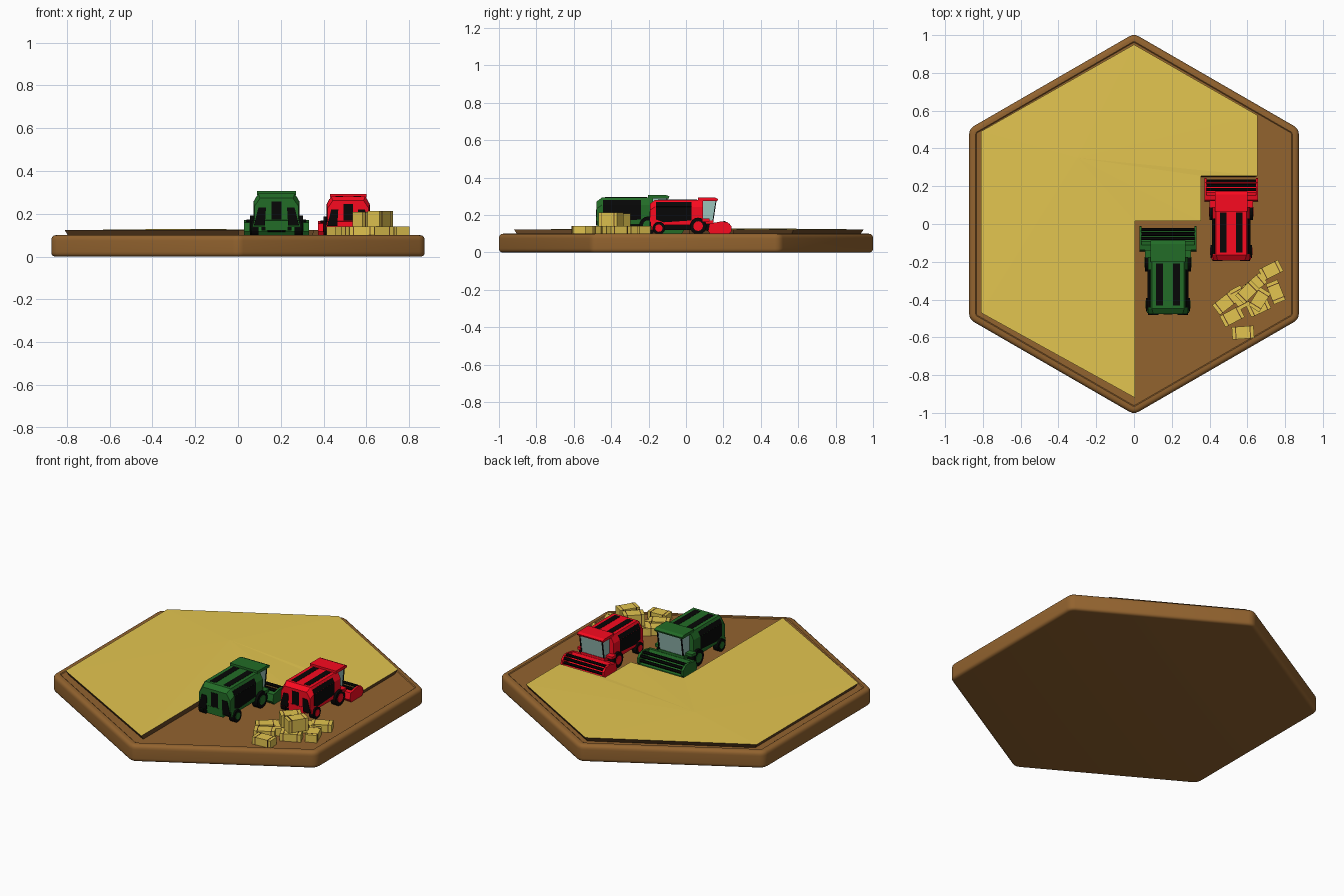
import bpy, bmesh, math
from mathutils import Matrix

if "Cube" in bpy.data.objects:
    bpy.data.objects.remove(bpy.data.objects["Cube"])

COLORS = {
    "soil": (0.29, 0.125, 0.028), "side": (0.13, 0.06, 0.018), "straw": (0.77, 0.56, 0.08),
    "red": (0.95, 0.003, 0.014), "green": (0.016, 0.15, 0.02),
    "black": (0.002, 0.002, 0.002), "glass": (0.33, 0.55, 0.5),
}
MATS = {}
for key, c in COLORS.items():
    MATS[key] = bpy.data.materials.new(key)
    MATS[key].diffuse_color = (*c, 1)


def finish(name, bm, mat, M=Matrix()):
    bmesh.ops.recalc_face_normals(bm, faces=bm.faces)
    me = bpy.data.meshes.new(name)
    bm.to_mesh(me)
    bm.free()
    me.materials.append(MATS[mat])
    ob = bpy.data.objects.new(name, me)
    ob.matrix_world = M
    bpy.context.collection.objects.link(ob)
    return ob


def loft(name, rings, mat, M=Matrix()):
    """Skin a list of equal-length point rings and cap both ends."""
    bm = bmesh.new()
    vr = [[bm.verts.new(p) for p in r] for r in rings]
    n = len(rings[0])
    for a, b in zip(vr, vr[1:]):
        for i in range(n):
            j = (i + 1) % n
            bm.faces.new((a[i], a[j], b[j], b[i]))
    bm.faces.new(vr[0])
    bm.faces.new(vr[-1])
    return finish(name, bm, mat, M)


def prism(name, profile, x0, x1, mat, M=Matrix()):
    """Extrude a (y, z) profile along x."""
    return loft(name, [[(x, y, z) for y, z in profile] for x in (x0, x1)], mat, M)


def box(name, x0, x1, y0, y1, z0, z1, mat, M=Matrix()):
    return prism(name, [(y0, z0), (y1, z0), (y1, z1), (y0, z1)], x0, x1, mat, M)


def tube(name, x0, x1, y, z, r, mat, M=Matrix(), n=16):
    """Cylinder lying along x."""
    pts = [(y + r * math.cos(2 * math.pi * i / n), z + r * math.sin(2 * math.pi * i / n)) for i in range(n)]
    return prism(name, pts, x0, x1, mat, M)


# Solid hexagonal tile with rounded edges and a rim stepping down to the soil
def hex_ring(inset, z):
    r = max(0.05 - inset, 0.004)
    R = (0.873 - inset - r) / math.cos(math.pi / 6)
    pts = []
    for k in range(6):
        a = math.radians(90 + 60 * k)
        for d in (-30, -10, 10, 30):
            b = a + math.radians(d)
            pts.append((R * math.cos(a) + r * math.cos(b), R * math.sin(a) + r * math.sin(b), z))
    return pts


rim = [(0.04, 0.096), (0.035, 0.1), (0.022, 0.1), (0.012, 0.098), (0.005, 0.092), (0.001, 0.084),
       (0, 0.074), (0, 0.022), (0.001, 0.012), (0.005, 0.005), (0.012, 0.001), (0.02, 0)]
tile = loft("hex_tile", [hex_ring(s, z) for s, z in rim], "soil")
bpy.context.view_layer.objects.active = tile
tile.select_set(True)
bpy.ops.object.shade_smooth_by_angle(angle=math.radians(38))
tile.select_set(False)

# Standing crop: hexagon with the mown corner stepped out, slightly domed, dark sides
crop = [(0.005, -0.92), (-0.81, -0.47), (-0.81, 0.49), (0, 0.95), (0.655, 0.575),
        (0.655, 0.255), (0.355, 0.255), (0.355, 0.015), (0.005, 0.015)]
bm = bmesh.new()
low = [bm.verts.new((x * 0.98, y * 0.98, 0.0955)) for x, y in crop]
top = [bm.verts.new((x, y, 0.123)) for x, y in crop]
mid = bm.verts.new((-0.3, 0.35, 0.129))
for i in range(len(crop)):
    j = (i + 1) % len(crop)
    bm.faces.new((low[i], top[i], top[j], low[j]))
    bm.faces.new((top[i], mid, top[j])).material_index = 1
bm.faces.new(low)
field = finish("crop_field", bm, "side")
field.data.materials.append(MATS["straw"])


# Combine harvester, facing +y
def harvester(tag, x, y, s):
    M = Matrix.Translation((x, y, 0.096)) @ Matrix.Scale(s, 4)
    paint = tag
    tag += "_harvester_"

    # Body with chamfered shoulders and rear
    def section(y, w, z0, zs, wt, zt):
        return [(-w, y, z0), (w, y, z0), (w, y, zs), (wt, y, zt), (-wt, y, zt), (-w, y, zs)]
    loft(tag + "body", [section(0.09, 0.1, 0.05, 0.148, 0.08, 0.185),
                        section(-0.165, 0.1, 0.05, 0.148, 0.08, 0.185),
                        section(-0.192, 0.096, 0.07, 0.13, 0.072, 0.165)], paint, M)
    box(tag + "chassis", -0.065, 0.065, -0.165, 0.1, 0.025, 0.055, "black", M)
    box(tag + "rear_chute", -0.05, 0.05, -0.188, -0.15, 0.025, 0.075, paint, M)
    box(tag + "rear_grille", -0.022, 0.022, -0.1935, -0.18, 0.072, 0.15, "black", M)

    # Cab
    cab = [(0.085, 0.06), (0.143, 0.07), (0.161, 0.182), (0.085, 0.182)]
    prism(tag + "cab_glass", cab, -0.074, 0.074, "glass", M)
    prism(tag + "cab_roof", [(0.065, 0.18), (0.168, 0.18), (0.172, 0.19), (0.155, 0.197), (0.065, 0.197)],
          -0.086, 0.086, paint, M)
    box(tag + "cab_floor", -0.08, 0.08, 0.085, 0.147, 0.055, 0.075, paint, M)
    prism(tag + "feeder", [(0.08, 0.06), (0.08, 0.03), (0.15, 0.008), (0.15, 0.05), (0.13, 0.06)],
          -0.04, 0.04, "black", M)

    # Header trough and rotating reel
    prism(tag + "header_trough", [(0.118, 0.02), (0.126, 0.058), (0.15, 0.062), (0.168, 0.02), (0.235, 0.01),
                                  (0.235, 0.003), (0.13, 0.003)], -0.135, 0.135, paint, M)
    tube(tag + "reel_shaft", -0.13, 0.13, 0.205, 0.04, 0.009, "black", M, 8)
    for k in range(6):
        a = math.radians(60 * k + 30)
        tube(f"{tag}reel_bar_{k}", -0.13, 0.13, 0.205 + 0.026 * math.cos(a), 0.04 + 0.026 * math.sin(a),
             0.008, "black", M, 6)

    for side, d in (("left", -1), ("right", 1)):
        # Black inset panels on side, shoulder and top
        prism(f"{tag}{side}_side_panel", [(-0.16, 0.08), (-0.16, 0.147), (0.03, 0.147), (0.03, 0.075),
                                          (-0.12, 0.065)], d * 0.09, d * 0.1012, "black", M)
        loft(f"{tag}{side}_shoulder_panel", [[(d * (0.1012 - t), -0.16, 0.1485 + 1.85 * t),
                                              (d * (0.1012 - t), 0.03, 0.1485 + 1.85 * t),
                                              (d * (0.097 - t), 0.03, 0.146 + 1.85 * t),
                                              (d * (0.097 - t), -0.16, 0.146 + 1.85 * t)]
                                             for t in (0, 0.013)], "black", M)
        box(f"{tag}{side}_top_stripe", d * 0.024, d * 0.06, -0.15, 0.06, 0.175, 0.1862, "black", M)
        # Flared rear legs with dark faces
        for part, g, yy, mat in (("rear_leg", 0, -0.187, paint), ("rear_leg_face", 0.006, -0.195, "black")):
            loft(f"{tag}{side}_{part}", [[(d * (0.045 + g), q, 0.04 + g), (d * (0.105 - g), q, 0.04 + g),
                                          (d * (0.085 - g), q, 0.13 - g), (d * (0.04 + g), q, 0.13 - g)]
                                         for q in (yy, -0.165)], mat, M)
        # Steps and cab posts
        box(f"{tag}{side}_step", d * 0.07, d * 0.115, 0.088, 0.125, 0.07, 0.085, paint, M)
        prism(f"{tag}{side}_cab_post", [(0.141, 0.07), (0.146, 0.07), (0.163, 0.18), (0.158, 0.18)],
              d * 0.07, d * 0.077, "black", M)
        # Header end plate
        prism(f"{tag}{side}_header_end", [(0.118, 0.02), (0.126, 0.058), (0.19, 0.07), (0.22, 0.066),
                                          (0.242, 0.045), (0.244, 0.018), (0.23, 0.002), (0.13, 0.002)],
              d * 0.13, d * 0.142, paint, M)
        # Wheels and hubs
        for pos, wy, r, x0, x1 in (("front", 0.065, 0.045, 0.08, 0.115), ("rear", -0.145, 0.034, 0.078, 0.11)):
            tube(f"{tag}{side}_{pos}_wheel", d * x0, d * x1, wy, r, r, "black", M)
            tube(f"{tag}{side}_{pos}_hub", d * x0, d * (x1 + 0.002), wy, r, r * 0.58, paint, M, 12)


harvester("red", 0.515, 0.0, 1.0)
harvester("green", 0.18, -0.272, 1.07)

# Straw bales: x, y, angle, bottom, top
bales = [(0.725, -0.245, 27, 0.094, 0.14), (0.577, -0.575, 4, 0.094, 0.14), (0.48, -0.42, 38, 0.094, 0.14),
         (0.52, -0.49, 28, 0.094, 0.14), (0.75, -0.36, 112, 0.094, 0.14), (0.64, -0.32, 40, 0.094, 0.14),
         (0.66, -0.44, 25, 0.094, 0.14), (0.56, -0.39, 118, 0.094, 0.14),
         (0.60, -0.36, 45, 0.138, 0.208), (0.665, -0.40, 58, 0.138, 0.213)]
for i, (bx, by, ang, z0, z1) in enumerate(bales):
    M = Matrix.Translation((bx, by, 0)) @ Matrix.Rotation(math.radians(ang), 4, "Z")
    box(f"bale_{i}", -0.058, 0.058, -0.033, 0.033, z0, z1, "straw", M)
    for j, d in enumerate((-1, 1)):
        box(f"bale_{i}_twine_{j}", d * 0.036, d * 0.041, -0.0338, 0.0338, z0, z1 + 0.0008, "side", M)

for m in bpy.data.materials:
    if m.users and not m.is_grease_pencil:
        m.use_nodes = True
        m.node_tree.nodes["Principled BSDF"].inputs["Base Color"].default_value = m.diffuse_color
